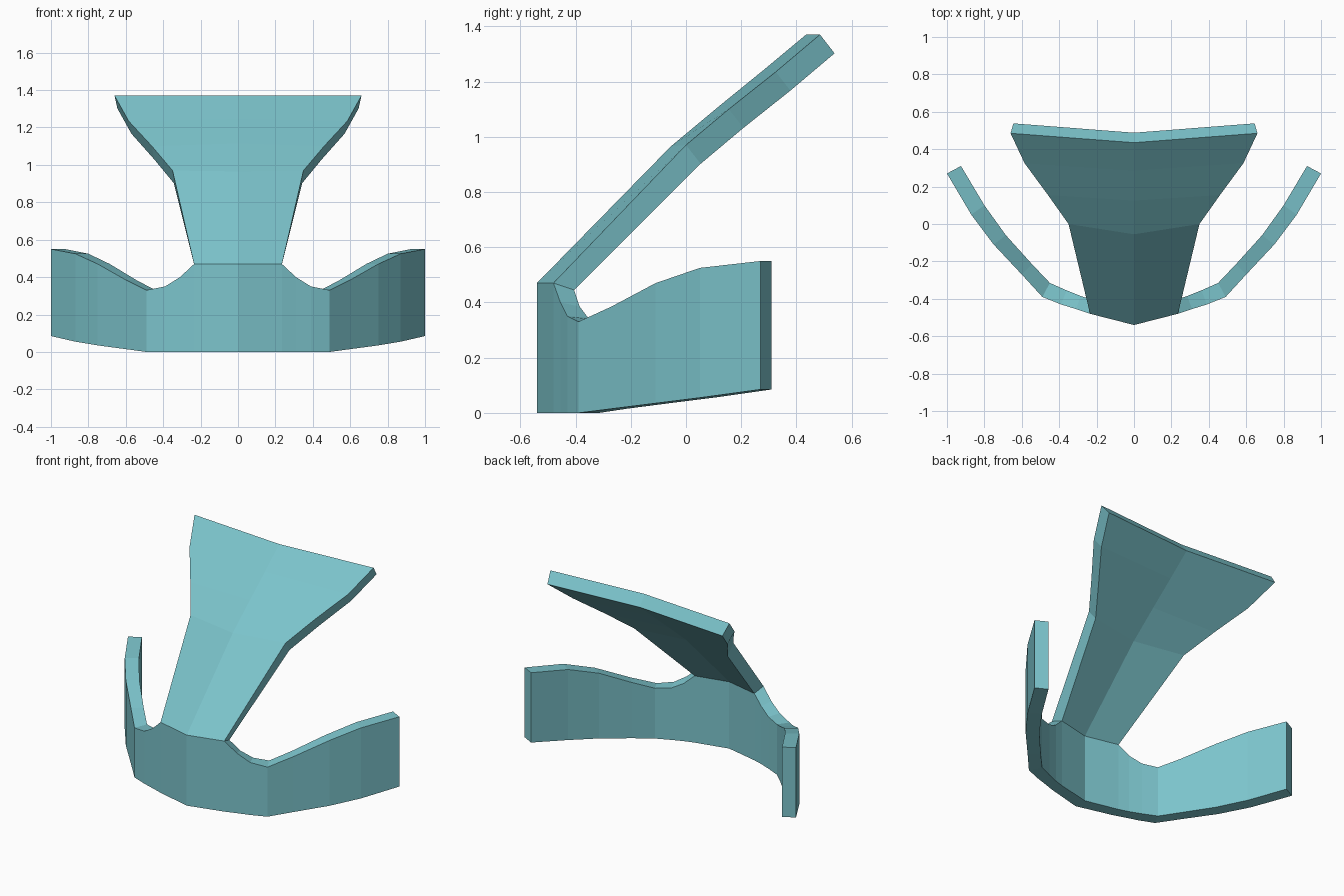
import bpy, bmesh

if "Cube" in bpy.data.objects:
    bpy.data.objects.remove(bpy.data.objects["Cube"])

# Band stations: outer x, outer y, inner x, inner y, bottom z, outer top z, inner top z
BAND = [
    (0.00, -0.54, 0.00, -0.455, 0.0, 0.47, 0.445),
    (0.235, -0.48, 0.22, -0.405, 0.0, 0.47, 0.445),
    (0.31, -0.455, 0.285, -0.385, 0.0, 0.40, 0.385),
    (0.39, -0.43, 0.36, -0.355, 0.0, 0.35, 0.345),
    (0.49, -0.39, 0.45, -0.315, 0.0, 0.33, 0.335),
    (0.60, -0.27, 0.545, -0.215, 0.015, 0.385, 0.385),
    (0.75, -0.11, 0.685, -0.06, 0.035, 0.47, 0.47),
    (0.87, 0.05, 0.80, 0.10, 0.055, 0.525, 0.525),
    (1.00, 0.27, 0.925, 0.31, 0.085, 0.55, 0.55),
]
# Panel rows above the band: front centre y, z; front edge x, y, z; back edge x
PANEL = [
    (-0.055, 0.965, 0.35, 0.00, 0.97, 0.343),
    (0.125, 1.115, 0.46, 0.155, 1.10, 0.45),
    (0.285, 1.245, 0.585, 0.325, 1.235, 0.57),
    (0.435, 1.37, 0.66, 0.485, 1.37, 0.645),
]
DY, DZ = 0.053, -0.068   # panel thickness offset

bm = bmesh.new()


def loft(sections, skip=()):
    """Skin between four-point rings; skip lists (segment, side) left open."""
    rings = [[bm.verts.new(p) for p in s] for s in sections]
    for i, (a, b) in enumerate(zip(rings, rings[1:])):
        for k in range(4):
            if (i, k) not in skip:
                j = (k + 1) % 4
                bm.faces.new((a[k], a[j], b[j], b[k]))
    return rings


for s in (1, -1):
    # Curved band with its open tip capped; top left open under the panel
    rings = loft([[(s*ox, oy, zb), (s*ox, oy, zo), (s*ix, iy, zi), (s*ix, iy, zb)]
                  for ox, oy, ix, iy, zb, zo, zi in BAND], skip={(0, 1)})
    bm.faces.new(rings[-1])
    # Leaning panel, open on the centre plane
    (a, b) = BAND[:2]
    rows = [[(0, a[1], a[5]), (s*b[0], b[1], b[5]), (s*b[2], b[3], b[6]), (0, a[3], a[6])]]
    for cy, cz, ex, ey, ez, bx in PANEL:
        rows.append([(0, cy, cz), (s*ex, ey, ez), (s*bx, ey + DY, ez + DZ), (0, cy + DY, cz + DZ)])
    rings = loft(rows, skip={(i, 3) for i in range(len(PANEL))})
    bm.faces.new(rings[-1])

bmesh.ops.remove_doubles(bm, verts=bm.verts, dist=0.0005)
bmesh.ops.recalc_face_normals(bm, faces=bm.faces)
mesh = bpy.data.meshes.new("band_with_panel")
bm.to_mesh(mesh)
bm.free()

# Teal finish
mat = bpy.data.materials.new("teal")
mat.diffuse_color = (0.2, 0.55, 0.6, 1)
mat.use_nodes = True
mat.node_tree.nodes["Principled BSDF"].inputs["Base Color"].default_value = mat.diffuse_color
mesh.materials.append(mat)
obj = bpy.data.objects.new("band_with_panel", mesh)
bpy.context.collection.objects.link(obj)
